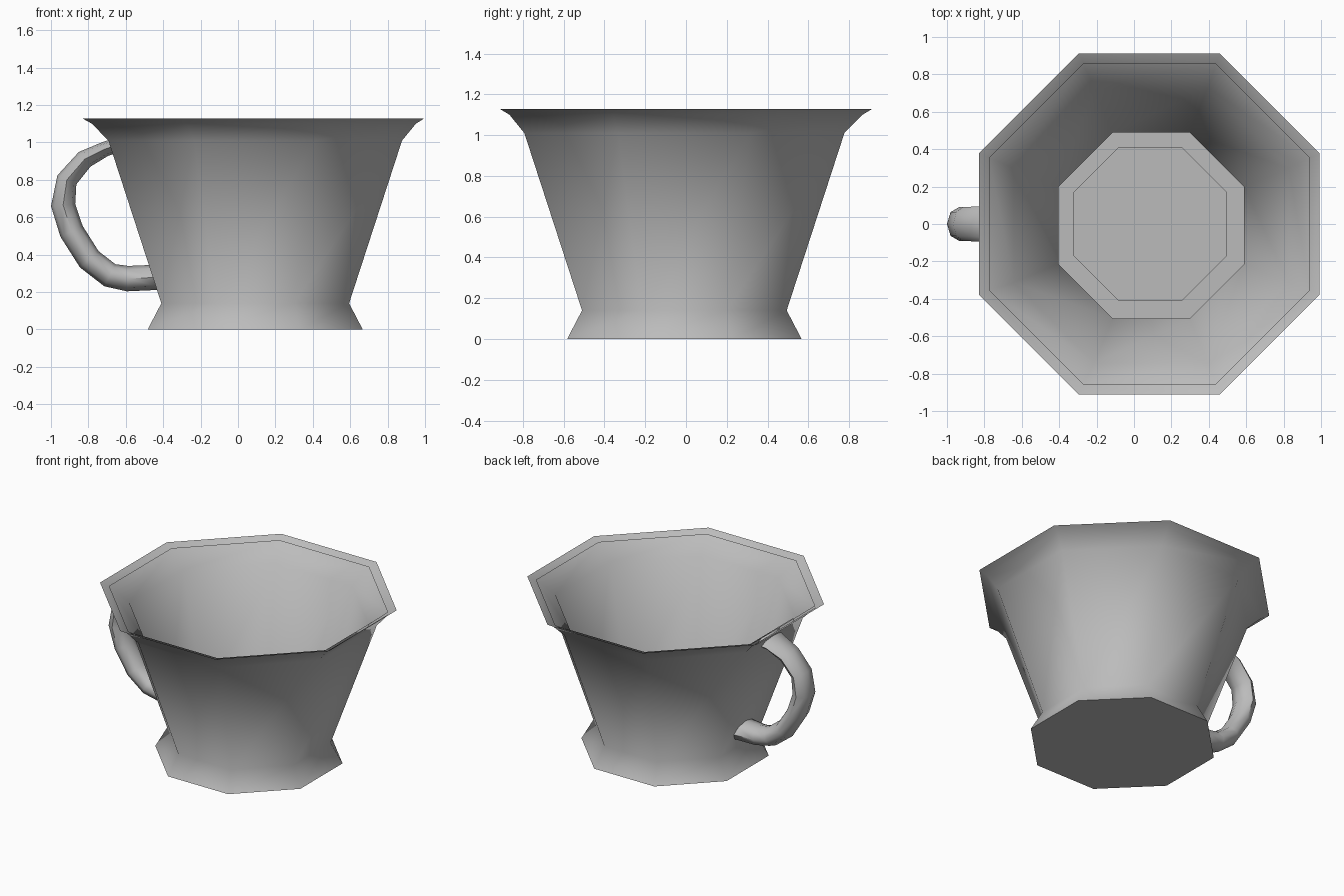
import bpy, bmesh, math
from mathutils import Vector

if "Cube" in bpy.data.objects:
    bpy.data.objects.remove(bpy.data.objects["Cube"])

grey = bpy.data.materials.new("grey ceramic")
grey.diffuse_color = (0.5, 0.5, 0.5, 1)
grey.use_nodes = True
grey.node_tree.nodes["Principled BSDF"].inputs["Base Color"].default_value = grey.diffuse_color


def skin(name, rings, cap_start=True, cap_end=True, inward=False):
    """Join equal rings of points into a smooth skin, capped where asked."""
    bm = bmesh.new()
    loops = [[bm.verts.new(p) for p in ring] for ring in rings]
    n = len(loops[0])
    for a, b in zip(loops, loops[1:]):
        for i in range(n):
            j = (i + 1) % n
            quad = (a[i], a[j], b[j], b[i])
            bm.faces.new(quad[::-1] if inward else quad)
    if cap_start:
        bm.faces.new(loops[0][::-1])
    if cap_end:
        bm.faces.new(loops[-1])
    mesh = bpy.data.meshes.new(name)
    bm.to_mesh(mesh)
    bm.free()
    mesh.materials.append(grey)
    obj = bpy.data.objects.new(name, mesh)
    bpy.context.collection.objects.link(obj)
    bpy.ops.object.select_all(action='DESELECT')
    obj.select_set(True)
    bpy.context.view_layer.objects.active = obj
    bpy.ops.object.shade_smooth_by_angle(angle=math.radians(60))
    return obj


def octagon(half, z, cx=0.092, cy=-0.008):
    r = half / math.cos(math.pi / 8)
    return [(cx + r * math.cos(math.pi * (i + 0.5) / 4),
             cy + r * math.sin(math.pi * (i + 0.5) / 4), z) for i in range(8)]


# Outer wall: base, foot, waist, wall, flare and open lip
skin("outer_wall", [octagon(0.575, 0.0), octagon(0.502, 0.14), octagon(0.785, 1.01),
                    octagon(0.866, 1.10, 0.085, 0), octagon(0.911, 1.127, 0.082, 0)],
     cap_end=False)

# Inner wall: a thin lining that meets the outer wall at the waist
skin("inner_wall", [octagon(0.497, 0.14), octagon(0.735, 1.01),
                    octagon(0.858, 1.108, 0.083, 0)],
     cap_start=False, cap_end=False, inward=True)

# Floor: a smaller raised octagon inside the foot
skin("floor", [octagon(0.41, 0.002, 0.087, 0), octagon(0.41, 0.04, 0.087, 0)],
     cap_start=False)

# Handle: x, z, radius in the plane of the loop, radius across it
path = [(-0.648, 0.985, 0.04, 0.13), (-0.71, 0.965, 0.04, 0.11), (-0.82, 0.91, 0.05, 0.095),
        (-0.915, 0.80, 0.056, 0.09), (-0.935, 0.665, 0.065, 0.09), (-0.89, 0.525, 0.066, 0.09),
        (-0.795, 0.375, 0.066, 0.09), (-0.685, 0.29, 0.066, 0.09), (-0.59, 0.272, 0.068, 0.09),
        (-0.452, 0.278, 0.07, 0.11)]
points = [Vector((x, 0, z)) for x, z, _, _ in path]
last = len(path) - 1
slope = Vector((-0.31, 0, 0.95))  # the ends lie flat against the wall
rings = []
for k, (x, z, flat, wide) in enumerate(path):
    tangent = (points[min(k + 1, last)] - points[max(k - 1, 0)]).normalized()
    normal = Vector((tangent.z, 0, -tangent.x))
    if k == 0:
        normal = slope
    elif k == last:
        normal = -slope
    rings.append([points[k] + normal * flat * math.cos(math.pi * i / 4)
                  + Vector((0, wide * math.sin(math.pi * i / 4), 0)) for i in range(8)])
skin("handle", rings)
